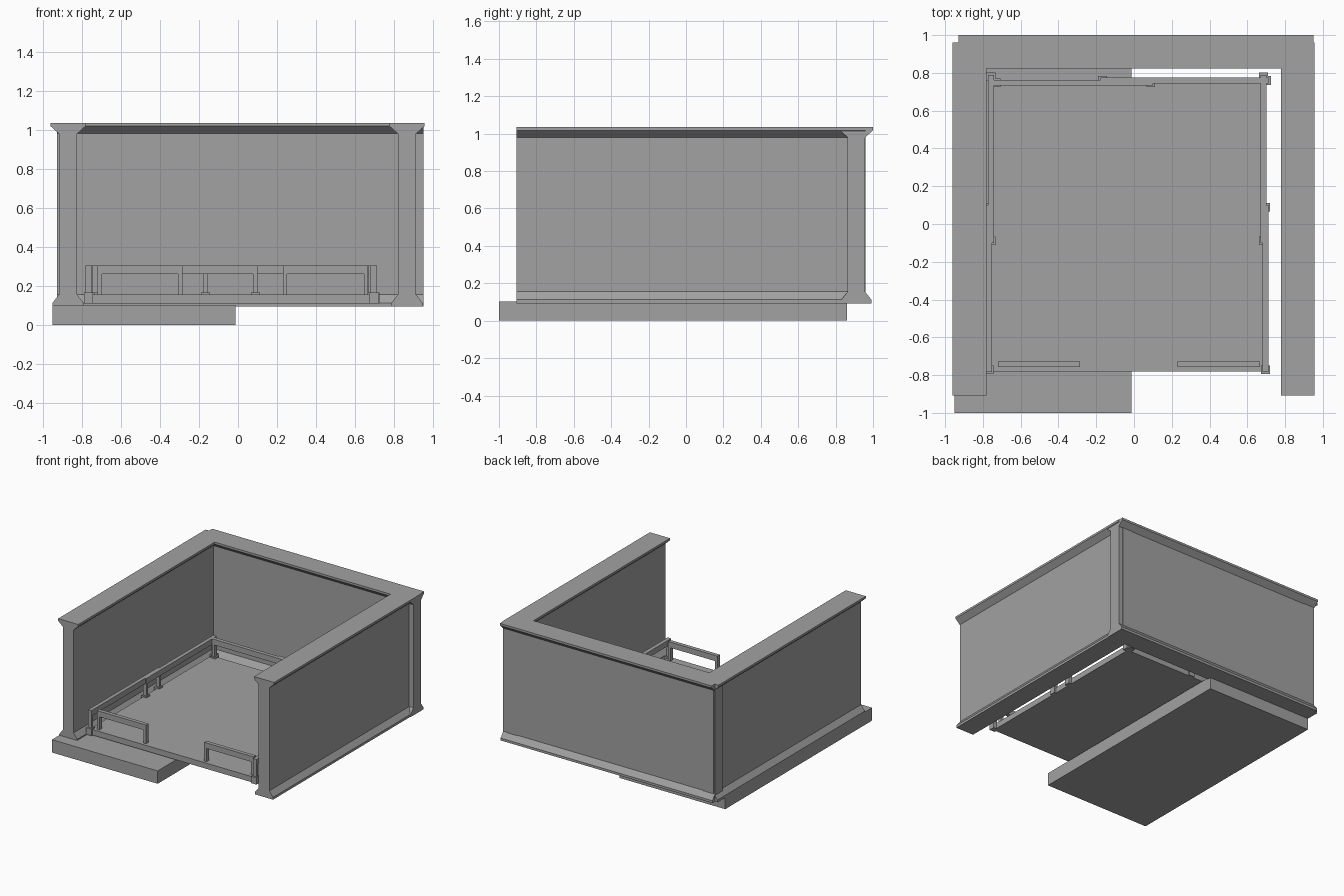
import bpy, bmesh

if "Cube" in bpy.data.objects:
    bpy.data.objects.remove(bpy.data.objects["Cube"])

grey = bpy.data.materials.new("plain_grey")
grey.diffuse_color = (0.36, 0.36, 0.36, 1)
grey.use_nodes = True
grey.node_tree.nodes["Principled BSDF"].inputs["Base Color"].default_value = grey.diffuse_color


def finish(name, bm):
    bmesh.ops.recalc_face_normals(bm, faces=bm.faces)
    me = bpy.data.meshes.new(name)
    bm.to_mesh(me)
    bm.free()
    me.materials.append(grey)
    ob = bpy.data.objects.new(name, me)
    bpy.context.collection.objects.link(ob)
    return ob


def add_box(bm, x0, x1, y0, y1, z0, z1):
    vs = bmesh.ops.create_cube(bm, size=1)["verts"]
    for v in vs:
        v.co.x = x1 if v.co.x > 0 else x0
        v.co.y = y1 if v.co.y > 0 else y0
        v.co.z = z1 if v.co.z > 0 else z0


def box(name, *dims):
    bm = bmesh.new()
    add_box(bm, *dims)
    return finish(name, bm)


# Half wall section (offset, height): skirting, body, flared coping
HALF = [(0.08, 0.093), (0.08, 0.112), (0.047, 0.155),
        (0.047, 0.98), (0.089, 1.018), (0.089, 1.035)]


def wall(name, centre, start, end, along_x=False):
    section = HALF + [(-o, z) for o, z in reversed(HALF)]
    bm = bmesh.new()
    rings = []
    for t in (start, end):
        pts = [(t, centre + o, z) if along_x else (centre + o, t, z)
               for o, z in section]
        rings.append([bm.verts.new(p) for p in pts])
    n = len(section)
    for i in range(n):
        j = (i + 1) % n
        bm.faces.new((rings[0][i], rings[0][j], rings[1][j], rings[1][i]))
    for r in rings:
        bm.faces.new(r)
    return finish(name, bm)


def railing(name, a0, a1, b0, b1, along_x=True, feet=0.0):
    """Open frame from a0 to a1, occupying b0 to b1 across."""
    bm = bmesh.new()

    def put(s0, s1, c0, c1, z0, z1):
        if along_x:
            add_box(bm, s0, s1, c0, c1, z0, z1)
        else:
            add_box(bm, c0, c1, s0, s1, z0, z1)

    w = 0.022
    put(a0, a1, b0, b1, 0.26, 0.305)
    for s in (a0, a1 - w):
        put(s, s + w, b0, b1, 0.155, 0.26)
        # bracket clasping the floor edge
        if feet:
            put(s - 0.012, s + w + 0.012, b0 - feet, b1 + feet, 0.11, 0.165)
    return finish(name, bm)


# Base slab and raised floor
box("base_slab", -0.95, -0.012, -1.0, 0.86, 0.0, 0.103)
box("floor", -0.765, 0.695, -0.78, 0.757, 0.11, 0.155)

# Three walls
wall("left_wall", -0.871, -0.907, 0.96)
wall("right_wall", 0.866, -0.907, 0.96)
wall("back_wall", 0.911, -0.928, 0.95, along_x=True)

# Two front railings standing on the floor
railing("front_railing_left", -0.72, -0.285, -0.758, -0.727)
railing("front_railing_right", 0.23, 0.667, -0.758, -0.727)

# Overlapping pairs of railings round the other edges
railing("back_railing_left", -0.742, 0.10, 0.732, 0.763, feet=0.008)
railing("back_railing_right", -0.178, 0.712, 0.745, 0.775, feet=0.008)
railing("left_railing_front", -0.783, 0.10, -0.782, -0.752, False, 0.008)
railing("left_railing_back", -0.10, 0.79, -0.772, -0.742, False, 0.008)
railing("right_railing_front", -0.783, 0.10, 0.68, 0.712, False, 0.008)
railing("right_railing_back", -0.10, 0.79, 0.67, 0.702, False, 0.008)
